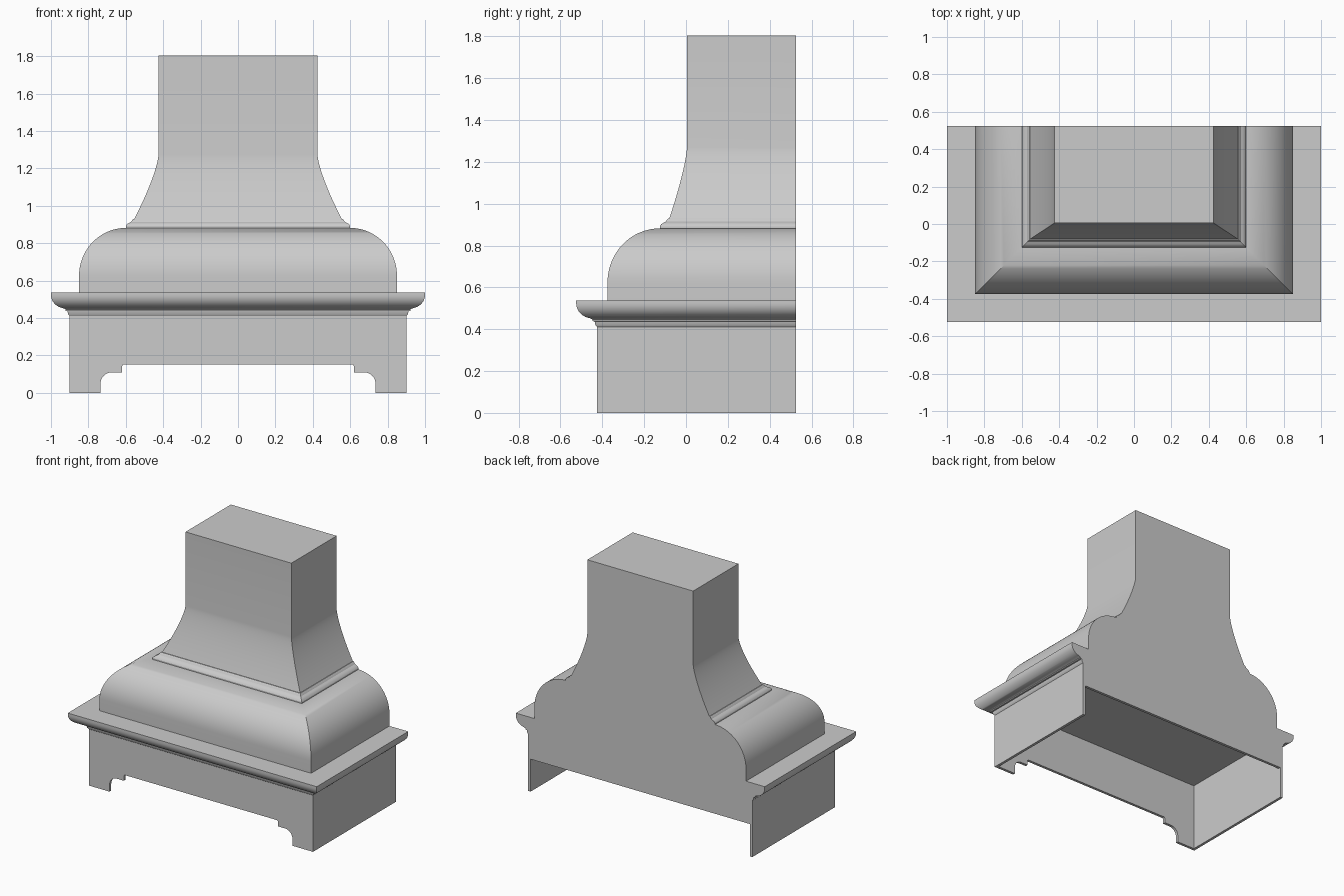
import bpy, bmesh, math

cube = bpy.data.objects.get("Cube")
if cube:
    bpy.data.objects.remove(cube, do_unlink=True)

BACK = 0.525      # wall plane
DEPTH = 0.475     # the front sits at DEPTH - x for evenly mitred parts
WALL = 0.02
SKIRT = 0.235     # height of the open legs below the canopy

paint = bpy.data.materials.new("plain_grey")
paint.use_nodes = True
grey = (0.6, 0.6, 0.6, 1.0)
paint.diffuse_color = grey
paint.node_tree.nodes["Principled BSDF"].inputs["Base Color"].default_value = grey


def finish(name, bm):
    mesh = bpy.data.meshes.new(name)
    bm.to_mesh(mesh)
    bm.free()
    mesh.materials.append(paint)
    obj = bpy.data.objects.new(name, mesh)
    bpy.context.collection.objects.link(obj)
    bpy.ops.object.select_all(action='DESELECT')
    obj.select_set(True)
    bpy.context.view_layer.objects.active = obj
    bpy.ops.object.shade_smooth_by_angle(angle=math.radians(30))
    return obj


def level(x, z, front=None, back=BACK):
    """Rectangular section: half width, height, front y, back y."""
    y = DEPTH - x if front is None else front
    return [(-x, back, z), (-x, y, z), (x, y, z), (x, back, z)]


def loft(name, levels, cap_start=False, cap_end=False):
    bm = bmesh.new()
    rings = [[bm.verts.new(p) for p in lv] for lv in levels]
    for a, b in zip(rings, rings[1:]):
        for i in range(4):
            j = (i + 1) % 4
            flat_step = abs(a[i].co.z - b[i].co.z) < 1e-5 and a[i].co.y == b[i].co.y
            if i == 3 and flat_step:
                continue
            bm.faces.new((a[i], a[j], b[j], b[i]))
    if cap_start:
        bm.faces.new(rings[0][::-1])
    if cap_end:
        bm.faces.new(rings[-1])
    return finish(name, bm)


def plate(name, outline, start, thickness, axis):
    """Extrude an outline of (horizontal, z) points along x or y."""
    bm = bmesh.new()
    if axis == 'Y':
        pts, move = [(h, start, z) for h, z in outline], (0, thickness, 0)
    else:
        pts, move = [(start, h, z) for h, z in outline], (thickness, 0, 0)
    face = bm.faces.new([bm.verts.new(p) for p in pts])
    out = bmesh.ops.extrude_face_region(bm, geom=[face])
    moved = [v for v in out["geom"] if isinstance(v, bmesh.types.BMVert)]
    bmesh.ops.translate(bm, verts=moved, vec=move)
    bmesh.ops.recalc_face_normals(bm, faces=bm.faces)
    return finish(name, bm)


def arc(cx, cz, rx, rz, start, end, steps):
    angles = [math.radians(start + (end - start) * i / steps) for i in range(steps + 1)]
    return [(cx + rx * math.cos(a), cz + rz * math.sin(a)) for a in angles]


# Hollow canopy box with a raised ceiling inside
inner = 0.90 - WALL
loft("canopy_box", [
    level(inner, 0.50, back=BACK - WALL),
    level(inner, SKIRT, back=BACK - WALL),
    level(0.90, SKIRT),
    level(0.90, 0.41),
], cap_start=True)

# Front apron with stepped, rounded bracket feet
half = [(0.90, SKIRT), (0.90, 0), (0.735, 0)]
half += arc(0.675, 0.05, 0.06, 0.06, 0, 90, 8)
half += [(0.62, 0.11), (0.62, 0.14)]
half += arc(0.608, 0.14, 0.012, 0.013, 30, 90, 3)
plate("front_apron", half + [(-x, z) for x, z in reversed(half)],
      DEPTH - 0.90, WALL, 'Y')

# Side panels
side = [(DEPTH - 0.90 + WALL, 0), (BACK, 0), (BACK, SKIRT), (DEPTH - 0.90 + WALL, SKIRT)]
plate("left_side_panel", side, 0.90, -WALL, 'X')
plate("right_side_panel", side, -0.90, WALL, 'X')

# Crown moulding with a small bead, rounded underside and flat shelf
crown = [(0.90, 0.41), (0.908, 0.42), (0.912, 0.437), (0.922, 0.439), (0.922, 0.447)]
crown += arc(0.922, 0.524, 0.078, 0.072, -80, 0, 10)
crown += [(1.0, 0.538), (0.85, 0.538)]
loft("crown_moulding", [level(x, z) for x, z in crown])

# Rounded hood body
body = [(0.85, 0.538)] + arc(0.60, 0.625, 0.25, 0.257, 0, 90, 20)
loft("hood_body", [level(x, z) for x, z in body])

# Neck trim
trim = [(0.60, 0.882), (0.60, 0.892), (0.594, 0.902), (0.582, 0.909),
        (0.572, 0.914), (0.565, 0.925), (0.56, 0.93), (0.555, 0.93)]
loft("neck_trim", [level(x, z) for x, z in trim])

# Flared chimney
flare = []
for i in range(17):
    t = 1 - i / 16
    bend = t ** 1.35
    flare.append(level(0.425 + 0.13 * bend, 1.27 - 0.34 * t, front=0.005 - 0.085 * bend))
loft("chimney", flare + [level(0.425, 1.805, front=0.005)], cap_end=True)
